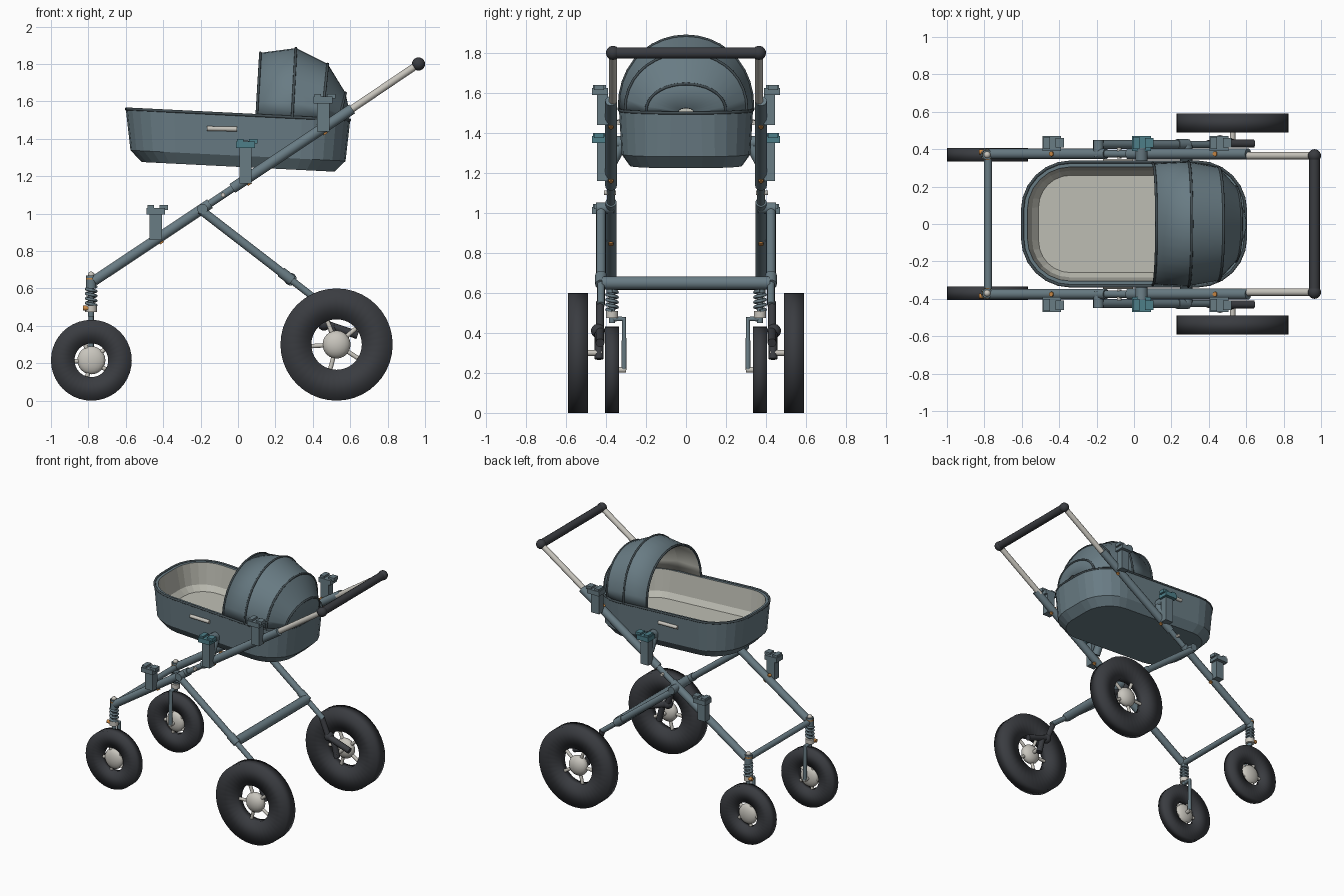
import bpy, bmesh, math
from mathutils import Vector

cube = bpy.data.objects.get("Cube")
if cube:
    bpy.data.objects.remove(cube)


def material(name, r, g, b):
    m = bpy.data.materials.new(name)
    m.use_nodes = True
    m.diffuse_color = (r, g, b, 1)
    m.node_tree.nodes["Principled BSDF"].inputs["Base Color"].default_value = (r, g, b, 1)
    return m


SLATE = material("slate", .14, .2, .23)
TRIM = material("dark trim", .055, .075, .085)
CREAM = material("cream lining", .52, .52, .46)
METAL = material("pale metal", .58, .56, .51)
RUBBER = material("rubber", .042, .045, .052)
ORANGE = material("orange", .6, .25, .06)
TEAL = material("teal", .075, .21, .25)


def add(name, mesh, mats, angle=50):
    ob = bpy.data.objects.new(name, mesh)
    bpy.context.collection.objects.link(ob)
    for m in mats:
        mesh.materials.append(m)
    if angle:
        bpy.ops.object.select_all(action='DESELECT')
        ob.select_set(True)
        bpy.context.view_layer.objects.active = ob
        bpy.ops.object.shade_smooth_by_angle(angle=math.radians(angle))
    return ob


def from_bm(name, bm, mats, angle=50):
    mesh = bpy.data.meshes.new(name)
    bm.to_mesh(mesh)
    bm.free()
    return add(name, mesh, mats, angle)


def tube(name, points, radius, mat, closed=False):
    """Round bar along a path."""
    cu = bpy.data.curves.new(name, 'CURVE')
    cu.dimensions = '3D'
    cu.bevel_depth = radius
    cu.bevel_resolution = 5
    cu.use_fill_caps = True
    sp = cu.splines.new('POLY')
    sp.points.add(len(points) - 1)
    for p, co in zip(sp.points, points):
        p.co = (*co, 1)
    sp.use_cyclic_u = closed
    helper = bpy.data.objects.new(name + " path", cu)
    mesh = bpy.data.meshes.new_from_object(helper)
    bpy.data.objects.remove(helper)
    # Join the caps to the wall and face everything outward
    bm = bmesh.new()
    bm.from_mesh(mesh)
    bmesh.ops.remove_doubles(bm, verts=bm.verts, dist=1e-5)
    bmesh.ops.recalc_face_normals(bm, faces=bm.faces)
    return from_bm(name, bm, [mat])


def box(name, x, y, z, mat):
    """Box from (min, max) spans."""
    bm = bmesh.new()
    bmesh.ops.create_cube(bm, size=1)
    for v in bm.verts:
        v.co = [(a + b) / 2 + c * abs(b - a) for (a, b), c in zip((x, y, z), v.co)]
    return from_bm(name, bm, [mat], 0)


def ball(name, centre, radius, mat, flat=1):
    bm = bmesh.new()
    bmesh.ops.create_uvsphere(bm, u_segments=20, v_segments=12, radius=radius)
    for v in bm.verts:
        v.co = Vector((v.co.x, v.co.y * flat, v.co.z)) + Vector(centre)
    return from_bm(name, bm, [mat])


def loft(bm, rings, closed=True):
    rows = [[bm.verts.new(p) for p in ring] for ring in rings]
    n = len(rows[0])
    for a, b in zip(rows, rows[1:]):
        for i in range(n if closed else n - 1):
            j = (i + 1) % n
            bm.faces.new((a[i], a[j], b[j], b[i]))
    return rows


def wheel(name, x, y, r, hole, width):
    # Tyre: sides hollow slightly toward the hub
    bm = bmesh.new()
    h = width / 2
    section = [(hole, -h * .6), (r, -h), (r, h), (hole, h * .6)]
    section.append(section[0])
    angles = [2 * math.pi * i / 40 for i in range(40)]
    loft(bm, [[(x + q * math.cos(a), y + t, r + q * math.sin(a)) for a in angles] for q, t in section])
    bmesh.ops.remove_doubles(bm, verts=bm.verts, dist=1e-5)
    bmesh.ops.recalc_face_normals(bm, faces=bm.faces)
    from_bm(name + " tyre", bm, [RUBBER], 120)
    ball(name + " hub", (x, y, r), .075, METAL, h * .95 / .075)
    for k in range(5):
        a = 2 * math.pi * (k + .55) / 5
        tube(f"{name} spoke {k}", [(x, y, r), (x + (hole + .01) * math.cos(a), y, r + (hole + .01) * math.sin(a))],
             .012, METAL)


# Carrycot body
def tilt(x):
    return -.05 * x


def outline(hx, hy, z, rad):
    ring = []
    for cx, cy, start in ((1, 1, 0), (-1, 1, 90), (-1, -1, 180), (1, -1, 270)):
        for k in range(7):
            a = math.radians(start + 15 * k)
            px = cx * (hx - rad) + rad * math.cos(a)
            ring.append((px, cy * (hy - rad) + rad * math.sin(a), z + tilt(px)))
    return ring


bm = bmesh.new()
levels = [(.515, .28, 1.25, .2), (.575, .322, 1.31, .24), (.6, .335, 1.53, .26),
          (.57, .305, 1.53, .23), (.545, .285, 1.37, .2), (.51, .26, 1.33, .17)]
rows = loft(bm, [outline(*lv) for lv in levels])
bm.faces.new(rows[0][::-1])
bm.faces.new(rows[-1])
inner = {v for row in rows[3:] for v in row}
for f in bm.faces:
    f.material_index = int(all(v in inner for v in f.verts))
from_bm("carrycot", bm, [SLATE, CREAM], 0)
tube("carrycot rim", outline(.597, .332, 1.53, .26), .008, TRIM, True)


# Folding hood: base x, top x, half width, top height
def arch(xb, xt, w, top):
    pts = []
    for k in range(19):
        a = math.pi * k / 18
        s = max(math.sin(a), 0) ** .9
        base = 1.53 + tilt(xb)
        pts.append((xb + (xt - xb) * s, w * math.cos(a), base + (top - base) * s))
    return pts


stations = [(.1, .12, .325, 1.86), (.29, .31, .335, 1.885), (.45, .48, .305, 1.8),
            (.54, .575, .2, 1.645), (.59, .6, .04, 1.525)]
bm = bmesh.new()
loft(bm, [arch(*s) for s in stations], False)
hood = from_bm("hood", bm, [SLATE, CREAM], 15)
mod = hood.modifiers.new("thickness", 'SOLIDIFY')
mod.thickness = .012
mod.offset = -1
mod.material_offset = 1
for k, s in enumerate(stations[:4]):
    tube(f"hood rib {k}", arch(*s), .007, TRIM)

# Chassis, built once per side
for s, side in ((-1, "front side"), (1, "back side")):
    def P(x, y, z):
        return (x, s * y, z)

    def bar(name, a, b, r, mat=SLATE):
        tube(f"{side} {name}", [P(*a), P(*b)], r, mat)

    def block(name, x, y, z, mat=SLATE):
        box(f"{side} {name}", x, (s * y[0], s * y[1]), z, mat)

    # Sloping rail, handle tube and rear leg
    bar("lower rail", (-.77, .375, .64), (-.15, .375, 1.053), .028)
    bar("rail link", (-.2, .375, 1.02), (.02, .375, 1.167), .02)
    bar("upper rail", (-.03, .375, 1.135), (.61, .375, 1.56), .029)
    bar("handle tube", (.58, .365, 1.54), (.965, .365, 1.8), .02, METAL)
    ball(f"{side} handle joint", P(.965, .365, 1.8), .035, RUBBER)
    bar("rear leg", (-.2, .425, 1.02), (.26, .425, .665), .024)
    bar("leg collar", (.23, .425, .688), (.29, .425, .642), .029)
    bar("leg slider", (.27, .425, .657), (.42, .425, .54), .019)
    bar("leg pivot", (-.19, .36, 1.025), (-.19, .45, 1.025), .028)
    bar("rail pin", (-.08, .35, 1.1), (-.08, .41, 1.1), .012, METAL)

    # Rear suspension and axle
    bar("shock", (.4, .43, .555), (.46, .43, .41), .02, RUBBER)
    bar("swing arm", (.45, .43, .415), (.64, .43, .35), .022, RUBBER)
    bar("axle carrier", (.5, .435, .4), (.53, .435, .27), .022, RUBBER)
    ball(f"{side} shock joint", P(.46, .44, .41), .035, RUBBER)
    bar("rear axle", (.527, .42, .3), (.527, .55, .3), .015, METAL)
    wheel(f"{side} rear wheel", .527, s * .54, .3, .135, .1)

    # Front fork with coil spring
    bar("fork head", (-.785, .37, .6), (-.785, .37, .67), .027)
    bar("fork head ring", (-.785, .37, .648), (-.785, .37, .656), .029, ORANGE)
    ball(f"{side} fork cap", P(-.785, .37, .672), .018, METAL)
    bar("fork stem", (-.785, .37, .45), (-.785, .37, .62), .016)
    coil = [P(-.785 + .026 * math.cos(t * math.pi / 6), .37 + .026 * math.sin(t * math.pi / 6),
              .51 + .1 * t / 48) for t in range(49)]
    tube(f"{side} fork spring", coil, .008, SLATE)
    bar("fork collar", (-.785, .37, .475), (-.785, .37, .51), .032, METAL)
    bar("fork lever", (-.83, .385, .495), (-.79, .385, .495), .013, ORANGE)
    tube(f"{side} fork blade", [P(-.785, .37, .47), P(-.785, .31, .47), P(-.785, .31, .215)], .014, SLATE)
    bar("front axle", (-.785, .3, .215), (-.785, .37, .215), .014, METAL)
    wheel(f"{side} front wheel", -.784, s * .37, .216, .09, .07)

    # Accessory clamps, each with a pin through the rail
    for label, x, z0, z1, cap, pin in (("lower", -.44, .86, 1.045, SLATE, -.425),
                                       ("middle", .04, 1.16, 1.4, TEAL, .045),
                                       ("upper", .455, 1.44, 1.64, SLATE, .45)):
        block(label + " clamp post", (x - .033, x + .033), (.39, .445), (z0, z1 - .03))
        block(label + " clamp cap", (x - .05, x + .05), (.39, .47), (z1 - .05, z1 - .015), cap)
        block(label + " clamp lip", (x - .045, x - .01), (.4, .465), (z1 - .02, z1), cap)
        block(label + " clamp hook", (x + .02, x + .065), (.41, .46), (z1 - .025, z1), cap)
        zr = .64 + (pin + .77) * .667
        bar(label + " clamp pin", (pin - .019, .375, zr + .029), (pin + .019, .375, zr - .029), .013, ORANGE)

    # Carrycot mount and side grip
    bar("carrycot mount", (.04, .32, 1.35), (.04, .38, 1.24), .03)
    bar("mount arm", (.04, .32, 1.35), (.04, .41, 1.36), .033)
    bar("side grip", (-.165, .335, 1.455), (-.005, .335, 1.452), .013, METAL)

# Cross members
tube("handle grip", [(.965, -.365, 1.8), (.965, .365, 1.8)], .029, RUBBER)
tube("front cross bar", [(-.78, -.37, .635), (-.78, .37, .635)], .021, SLATE)
tube("rear cross bar", [(.28, -.42, .65), (.28, -.36, .65), (.28, .36, .65), (.28, .42, .65)], .034, SLATE)
